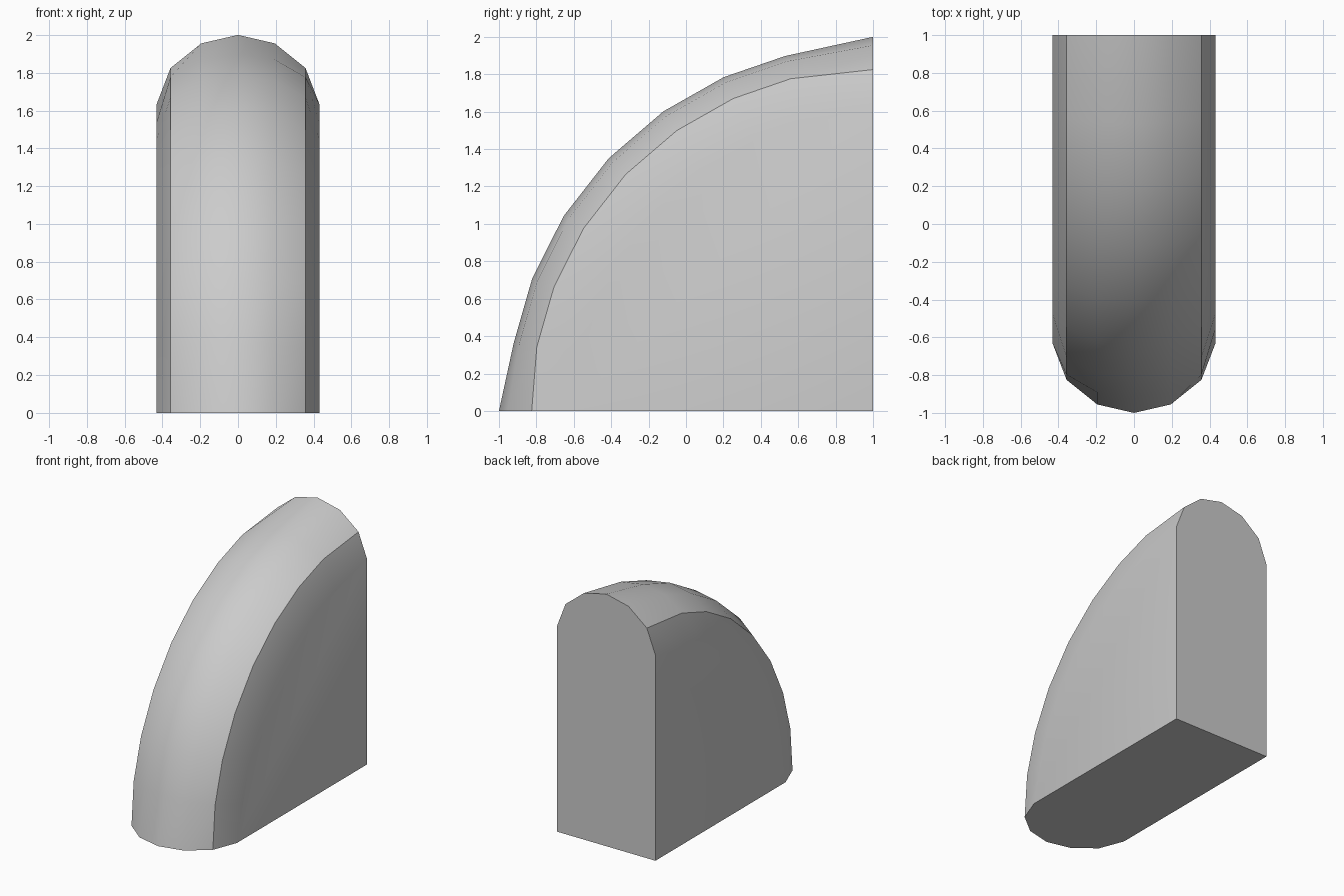
import bpy
import bmesh
import math

cube = bpy.data.objects.get("Cube")
if cube:
    bpy.data.objects.remove(cube, do_unlink=True)

# Plain grey finish
grey = bpy.data.materials.new("light_grey")
grey.use_nodes = True
colour = (0.6, 0.6, 0.6, 1.0)
grey.diffuse_color = colour
grey.node_tree.nodes["Principled BSDF"].inputs["Base Color"].default_value = colour

# Rounded rim section: half width, radius at the two ends, radius along the arc
half_section = [(0.432, 1.63, 1.58), (0.357, 1.825, 1.83), (0.195, 1.955, 1.925)]
section = ([(-x, e, m) for x, e, m in half_section] + [(0, 2.0, 1.955)]
           + half_section[::-1])
angles = [0, 10.8, 21.2, 32.2, 43.7, 55, 65.9, 76.1, 90]

bm = bmesh.new()

# Sweep the section through a quarter turn about the lower back edge
rings = []
for i, degrees in enumerate(angles):
    a = math.radians(degrees)
    at_end = i in (0, len(angles) - 1)
    ring = []
    for x, end_radius, mid_radius in section:
        r = end_radius if at_end else mid_radius
        ring.append(bm.verts.new((x, 1 - r * math.cos(a), r * math.sin(a))))
    rings.append(ring)
for lower, upper in zip(rings, rings[1:]):
    for j in range(len(section) - 1):
        bm.faces.new((lower[j], lower[j + 1], upper[j + 1], upper[j]))

# Close the sides, the base and the back
corners = [bm.verts.new((s * half_section[0][0], 1, 0)) for s in (-1, 1)]
for corner, column in zip(corners, (0, -1)):
    bm.faces.new([corner] + [ring[column] for ring in rings])
for ring in (rings[0], rings[-1]):
    bm.faces.new(ring + corners[::-1])
bmesh.ops.recalc_face_normals(bm, faces=bm.faces[:])

mesh = bpy.data.meshes.new("rounded_quarter_block")
bm.to_mesh(mesh)
bm.free()
mesh.materials.append(grey)
block = bpy.data.objects.new("rounded_quarter_block", mesh)
bpy.context.collection.objects.link(block)

# Soft rim with crisp edges
bpy.ops.object.select_all(action="DESELECT")
block.select_set(True)
bpy.context.view_layer.objects.active = block
bpy.ops.object.shade_smooth_by_angle(angle=math.radians(30))
